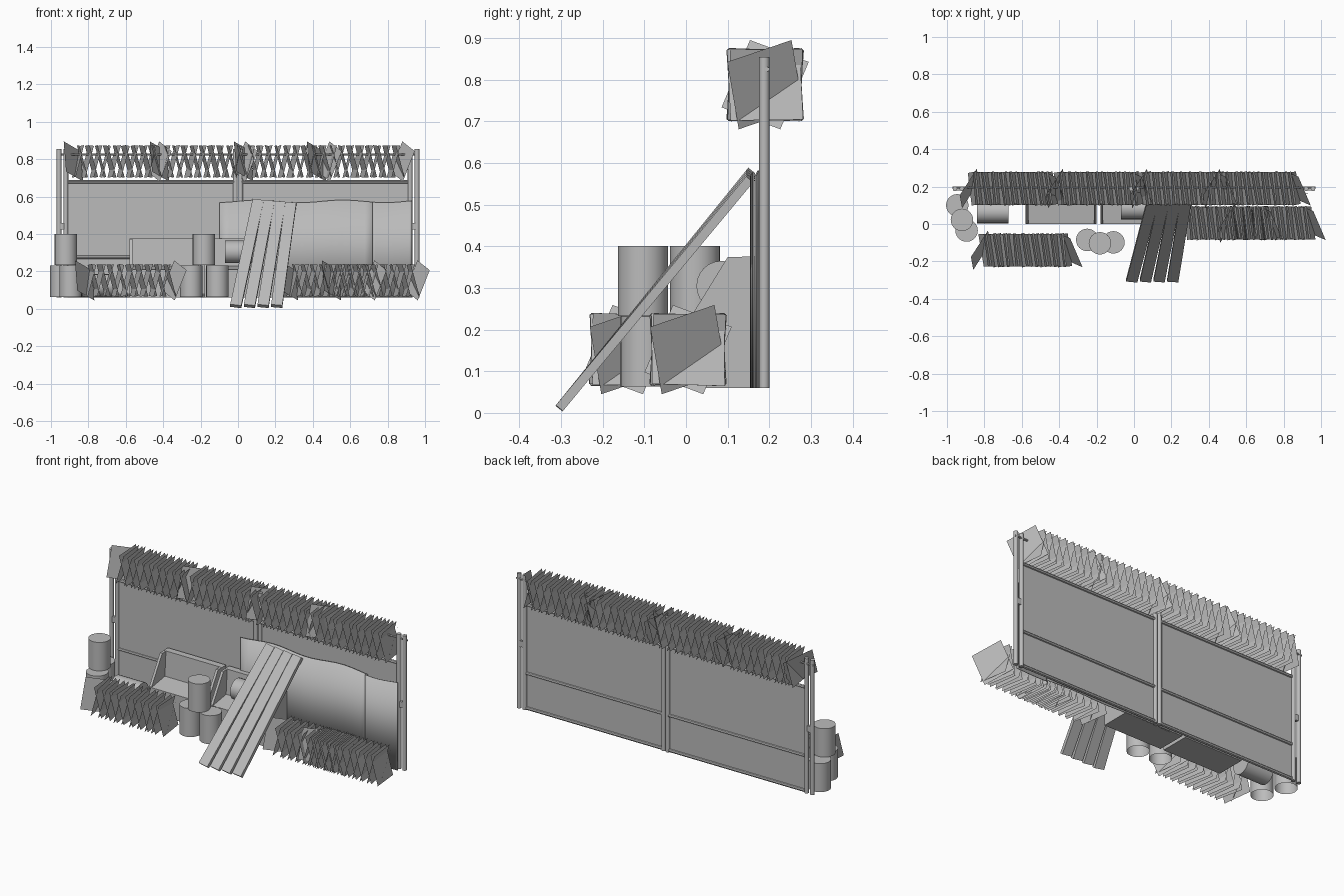
import bpy, bmesh, math, random
from mathutils import Matrix, Vector, Euler

random.seed(4)
if "Cube" in bpy.data.objects:
    bpy.data.objects.remove(bpy.data.objects["Cube"])

grey = bpy.data.materials.new("plain_grey")
grey.use_nodes = True
grey.diffuse_color = (0.5, 0.5, 0.5, 1)
grey.node_tree.nodes["Principled BSDF"].inputs["Base Color"].default_value = (0.5, 0.5, 0.5, 1)


def finish(name, bm, smooth=False):
    mesh = bpy.data.meshes.new(name)
    bm.to_mesh(mesh)
    bm.free()
    obj = bpy.data.objects.new(name, mesh)
    bpy.context.collection.objects.link(obj)
    mesh.materials.append(grey)
    if smooth:
        bpy.ops.object.select_all(action="DESELECT")
        obj.select_set(True)
        bpy.context.view_layer.objects.active = obj
        bpy.ops.object.shade_smooth_by_angle(angle=math.radians(40))
    return obj


def box(name, lo, hi):
    lo, hi = Vector(lo), Vector(hi)
    bm = bmesh.new()
    bmesh.ops.create_cube(bm, size=1, matrix=Matrix.Translation((lo + hi) / 2) @ Matrix.Diagonal((*(hi - lo), 1)))
    return finish(name, bm)


def cylinder(name, start, end, radius, sides=12, open_base=False):
    start, end = Vector(start), Vector(end)
    axis = end - start
    turn = axis.to_track_quat("Z", "Y").to_matrix().to_4x4()
    bm = bmesh.new()
    bmesh.ops.create_cone(bm, cap_ends=True, segments=sides, radius1=radius, radius2=radius,
                          depth=axis.length, matrix=Matrix.Translation((start + end) / 2) @ turn)
    if open_base:
        bm.faces.ensure_lookup_table()
        base = [f for f in bm.faces if f.normal.dot(axis.normalized()) < -0.9]
        bmesh.ops.delete(bm, geom=base, context="FACES_ONLY")
    return finish(name, bm, True)


def extrude_x(name, profile, x0, x1):
    """Solid with a y-z profile, running along x."""
    bm = bmesh.new()
    face = bm.faces.new([bm.verts.new((x0, y, z)) for y, z in profile])
    moved = bmesh.ops.extrude_face_region(bm, geom=[face])["geom"]
    bmesh.ops.translate(bm, vec=(x1 - x0, 0, 0), verts=[v for v in moved if isinstance(v, bmesh.types.BMVert)])
    bmesh.ops.recalc_face_normals(bm, faces=bm.faces)
    return finish(name, bm)


def wire_coil(name, x0, x1, y, z, count=20):
    """Row of square sheets leaning alternately, with a skewed sheet at each end."""
    bm = bmesh.new()
    for i in range(count):
        t = i / (count - 1)
        lean = math.radians(15 if i % 2 else -15)
        yaw = math.radians(random.uniform(4, 10))
        roll = math.radians(random.uniform(-2, 2))
        if i in (0, count - 1):
            yaw, roll = math.radians(28 if i else -28), math.radians(18 if i else -18)
        turn = (Matrix.Rotation(yaw, 4, "Z") @ Matrix.Rotation(lean, 4, "Y")
                @ Matrix.Rotation(roll, 4, "X") @ Matrix.Rotation(math.pi / 2, 4, "Y"))
        bmesh.ops.create_grid(bm, x_segments=1, y_segments=1, size=0.088,
                              matrix=Matrix.Translation((x0 + (x1 - x0) * t, y, z)) @ turn)
    return finish(name, bm)


# Fence posts, in pairs at the ends and the middle
for i, x in enumerate((-0.957, -0.92, -0.014, 0.014, 0.92, 0.957)):
    cylinder(f"fence_post_{i}", (x, 0.188, 0.06), (x, 0.188, 0.855), 0.0125)

# Fence panels, rails and clamps
for side, label in ((-1, "right"), (1, "left")):
    ends = sorted((side * 0.02, side * 0.908))
    box(f"fence_panel_{label}", (ends[0], 0.185, 0.06), (ends[1], 0.189, 0.685))
    for i, z in enumerate((0.07, 0.275, 0.68)):
        cylinder(f"fence_rail_{label}_{i}", (ends[0], 0.188, z), (ends[1], 0.188, z), 0.01, 8)
    box(f"post_clamp_{label}", (side * 0.938 - 0.015, 0.18, 0.425), (side * 0.938 + 0.015, 0.197, 0.46))
cylinder("top_wire", (-0.97, 0.195, 0.825), (0.97, 0.195, 0.825), 0.006, 6)

# Coiled wire along the top and on the ground
for i, x in enumerate((-0.88, -0.42, 0.03, 0.42)):
    wire_coil(f"top_coil_{i}", x, x + 0.46, 0.19, 0.788)
wire_coil("ground_coil_right", -0.82, -0.34, -0.14, 0.152)
for i, x in enumerate((0.27, 0.5)):
    wire_coil(f"ground_coil_left_{i}", x, x + 0.46, 0.005, 0.152)


# Wavy sheets fastened to the front of the fence
def wavy_sheet(name, x0, x1, y, top):
    bm = bmesh.new()
    steps = 16
    rows = []
    for i in range(steps + 1):
        x = x0 + (x1 - x0) * i / steps
        wave = math.sin(x * 14)
        rows.append([bm.verts.new((x, y + 0.004 * wave, z)) for z in (0.06, top + 0.007 * wave)])
    for a, b in zip(rows, rows[1:]):
        bm.faces.new((a[0], b[0], b[1], a[1]))
    sheet = finish(name, bm, True)
    solid = sheet.modifiers.new("thickness", "SOLIDIFY")
    solid.thickness = 0.004
    return sheet


wavy_sheet("sheet_wide", -0.1, 0.73, 0.168, 0.575)
wavy_sheet("sheet_narrow", 0.72, 0.93, 0.158, 0.575)

# Bench-like bins with a tall back and sloping sides
for i, x in enumerate((-0.58, -0.18)):
    w = 0.38
    extrude_x(f"bin_body_{i}", [(0, 0.06), (0, 0.21), (0.125, 0.23), (0.135, 0.375), (0.175, 0.375), (0.175, 0.06)], x, x + w)
    for j, sx in enumerate((x, x + w - 0.015)):
        extrude_x(f"bin_side_{i}_{j}", [(0.002, 0.062), (0.002, 0.215), (0.1, 0.374), (0.17, 0.374), (0.17, 0.062)], sx, sx + 0.015)

# Barrels in two stacks of three
for label, spots in (("right", ((-0.945, 0.1, 0), (-0.92, 0.022, 1), (-0.895, -0.035, 0))),
                     ("middle", ((-0.25, -0.085, 0), (-0.182, -0.103, 1), (-0.11, -0.098, 0)))):
    for i, (x, y, level) in enumerate(spots):
        z = 0.063 + 0.17 * level
        cylinder(f"barrel_{label}_{i}", (x, y, z), (x, y, z + 0.168), 0.06, 24, True)

# Barrels lying on their sides
cylinder("lying_barrel_low", (-0.84, 0.064, 0.125), (-0.67, 0.064, 0.125), 0.06, 24, True)
cylinder("lying_barrel_high", (-0.07, 0.085, 0.305), (0.1, 0.085, 0.305), 0.06, 24, True)

# Leaning plank ramp
for i in range(4):
    low = Vector((-0.012 + 0.073 * i, -0.302, 0.014))
    high = Vector((0.108 + 0.058 * i, 0.155, 0.578 - 0.005 * i))
    along = (high - low).normalized()
    across = Vector((1, 0, 0))
    across = (across - along * across.dot(along)).normalized()
    normal = across.cross(along)
    frame = Matrix((across, along, normal)).transposed().to_4x4()
    bm = bmesh.new()
    bmesh.ops.create_cube(bm, size=1, matrix=Matrix.Translation((low + high) / 2) @ frame
                          @ Matrix.Diagonal((0.06, (high - low).length, 0.022, 1)))
    finish(f"ramp_plank_{i}", bm)
